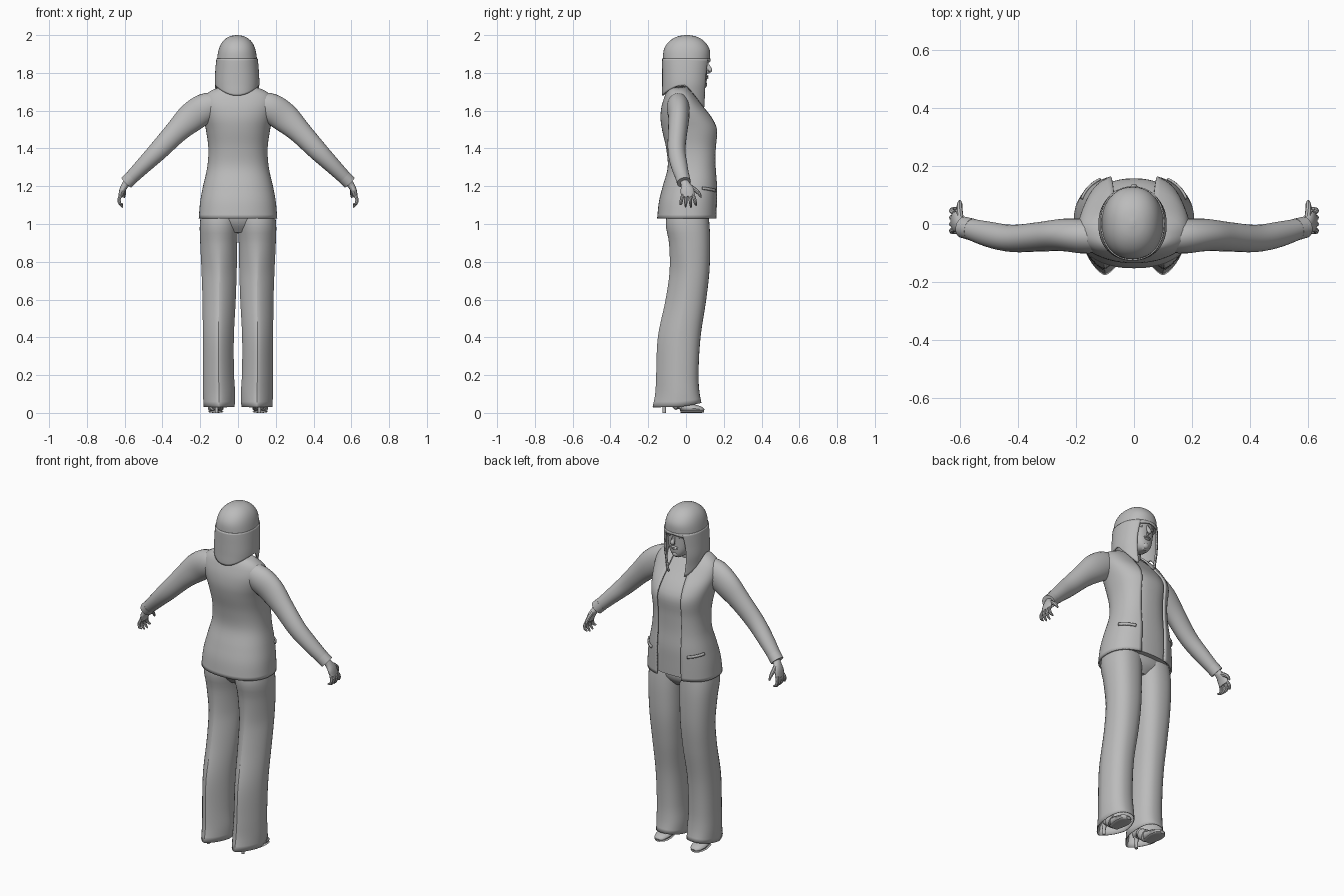
import bpy, bmesh, math
from mathutils import Vector

cube = bpy.data.objects.get("Cube")
if cube:
    bpy.data.objects.remove(cube, do_unlink=True)

grey = bpy.data.materials.new("plain grey")
grey.use_nodes = True
TONE = (0.5, 0.5, 0.5, 1)
grey.diffuse_color = TONE
grey.node_tree.nodes["Principled BSDF"].inputs["Base Color"].default_value = TONE
PI = math.pi


def sample(table, key):
    """Smoothly interpolate the table's columns at the given key."""
    key = min(max(key, table[0][0]), table[-1][0])
    i = max(k for k in range(len(table) - 1) if table[k][0] <= key)
    a, b = table[i], table[i + 1]
    before, after = table[max(i - 1, 0)], table[min(i + 2, len(table) - 1)]
    h = b[0] - a[0]
    t = (key - a[0]) / h
    out = []
    for c in range(1, len(a)):
        m0 = (b[c] - before[c]) / (b[0] - before[0]) * h
        m1 = (after[c] - a[c]) / (after[0] - a[0]) * h
        out.append(a[c] + t * m0 + t * t * (3 * (b[c] - a[c]) - 2 * m0 - m1)
                   + t ** 3 * (m0 + m1 - 2 * (b[c] - a[c])))
    return out


def steps(a, b, n):
    return [a + (b - a) * i / n for i in range(n + 1)]


def grid(name, rows, closed=True, caps=False, thick=0, mirror=False, angle=40):
    """Skin rows of points into a smooth surface."""
    bm = bmesh.new()
    vs = [[bm.verts.new(p) for p in row] for row in rows]
    n = len(rows[0])
    for r0, r1 in zip(vs, vs[1:]):
        for j in range(n if closed else n - 1):
            k = (j + 1) % n
            bm.faces.new((r0[j], r0[k], r1[k], r1[j]))
    if caps:
        bm.faces.new(vs[0][::-1])
        bm.faces.new(vs[-1])
    bmesh.ops.recalc_face_normals(bm, faces=bm.faces)
    me = bpy.data.meshes.new(name)
    bm.to_mesh(me)
    bm.free()
    me.materials.append(grey)
    ob = bpy.data.objects.new(name, me)
    bpy.context.collection.objects.link(ob)
    if mirror:
        mod = ob.modifiers.new("mirror", "MIRROR")
        mod.use_axis = (True, False, False)
        mod.use_mirror_merge = False
    if thick:
        mod = ob.modifiers.new("thickness", "SOLIDIFY")
        mod.thickness = thick
        mod.offset = 0
    bpy.ops.object.select_all(action="DESELECT")
    ob.select_set(True)
    bpy.context.view_layer.objects.active = ob
    bpy.ops.object.shade_smooth_by_angle(angle=math.radians(angle))
    return ob


def oval(a, hw, yb, yf, z, n=2.3, n_back=2.3, grow=0.0, cx=0.0):
    """Point on a superellipse; angle 0 is +x, PI/2 the face side (+y)."""
    c, s = math.cos(a), math.sin(a)
    e = 2 / (n if s > 0 else n_back)
    mid = (yb + yf) / 2
    x = math.copysign(abs(c) ** e, c) * (hw + grow)
    y = math.copysign(abs(s) ** e, s) * ((yf - yb) / 2 + grow)
    return (cx + x, mid + y, z)


def ring(n, start=0.0, end=2 * PI):
    return [start + (end - start) * i / n for i in range(n)]


def tube(name, pts, sub=4, n=16, mirror=True, caps=True):
    """Oval tube along (x, y, z, radius, depth) points."""
    table = [(i, *p) for i, p in enumerate(pts)]
    keys = steps(0, len(pts) - 1, sub * (len(pts) - 1))
    path = [sample(table, k) for k in keys]
    rows = []
    for i, p in enumerate(path):
        t = (Vector(path[min(i + 1, len(path) - 1)][:3]) - Vector(path[max(i - 1, 0)][:3])).normalized()
        ref = Vector((1, 0, 0)) if abs(t.y) > 0.85 else Vector((0, 1, 0))
        u = t.cross(ref).normalized()
        v = u.cross(t)
        rows.append([Vector(p[:3]) + u * math.cos(a) * p[3] + v * math.sin(a) * p[4] for a in ring(n)])
    return grid(name, rows, caps=caps, mirror=mirror)


def ball(name, at, size, mirror=False):
    rows = [[(at[0] + size[0] * math.cos(b) * math.cos(a), at[1] + size[1] * math.cos(b) * math.sin(a),
              at[2] + size[2] * math.sin(b)) for a in ring(12)] for b in steps(-1.5, 1.5, 8)]
    return grid(name, rows, caps=True, mirror=mirror)


# Torso sections: height, half width, back, chest side
TORSO = [(1.03, .203, -.148, .163), (1.12, .195, -.138, .166), (1.2, .18, -.118, .168),
         (1.3, .158, -.092, .163), (1.4, .152, -.1, .165), (1.5, .165, -.122, .17),
         (1.56, .178, -.13, .14), (1.62, .188, -.125, .09), (1.67, .178, -.11, .05),
         (1.7, .145, -.098, .025), (1.725, .08, -.08, .0)]


def torso(a, z, grow=0.0):
    return oval(a, *sample(TORSO, z), z, 2.4, 2.3, grow)


# Open jacket, with the shirt inside it
rows = []
for z in steps(1.03, 1.725, 36):
    hw = sample(TORSO, z)[0]
    half = min(.078, hw * .6) - .02 * max(0, (z - 1.5) / .22)
    gap = PI / 2 - math.acos(min(1, (half / hw) ** 1.2))
    rows.append([torso(a, z) for a in steps(PI / 2 + gap, 2.5 * PI - gap, 56)])
grid("jacket", rows, closed=False, thick=.01)
grid("shirt", [[torso(a, z, -.014) for a in ring(48)] for z in steps(1.04, 1.725, 30)], caps=True)

# Pocket welts
grid("pocket_welts", [[torso(a, 1.19 + dz - .02 * a, .009) for a in steps(.35, 1.0, 10)]
                      for dz in (0, .014)], closed=False, thick=.008, mirror=True)

# Sleeves and cuffs
tube("sleeves", [(.1, -.045, 1.635, .06, .05), (.17, -.042, 1.615, .078, .06), (.245, -.038, 1.565, .078, .056),
                 (.325, -.044, 1.49, .062, .051), (.42, -.05, 1.39, .052, .047), (.5, -.036, 1.31, .043, .044),
                 (.585, -.012, 1.225, .034, .034)], n=24)
tube("cuffs", [(.56, -.019, 1.25, .037, .038), (.59, -.011, 1.22, .037, .037)], sub=1, n=24)

# Hands
tube("palms", [(.575, -.015, 1.235, .02, .022), (.595, -.003, 1.21, .019, .024),
               (.612, .006, 1.18, .016, .036), (.622, .01, 1.145, .012, .034)])
for i, (name, tip) in enumerate([("little", 1.105), ("ring", 1.09), ("middle", 1.087), ("index", 1.1)]):
    y = -.017 + .018 * i
    spread = (i - 1.3) * .005
    tube(name + "_fingers", [(.62, y, 1.155, .009, .009), (.63, y + spread, 1.13, .009, .009),
                             (.625, y + spread * 1.6, 1.108, .008, .008),
                             (.61, y + spread * 2, tip, .004, .004)], sub=2, n=8)
tube("thumbs", [(.6, .02, 1.2, .012, .012), (.603, .05, 1.18, .011, .011),
                (.602, .07, 1.16, .009, .009), (.602, .08, 1.14, .004, .004)], sub=2, n=8)

# Flared trousers with a back crease: height, centre, half width, back, shin side
LEG = [(.03, .1, .08, -.175, .08), (.1, .1, .083, -.161, .07), (.2, .103, .08, -.156, .064),
       (.4, .104, .08, -.147, .075), (.6, .1, .086, -.106, .105), (.75, .1, .091, -.085, .122),
       (.9, .102, .096, -.088, .126), (1., .1, .1, -.105, .122), (1.1, .09, .095, -.09, .11)]
rows = []
for z in steps(.03, 1.1, 36):
    cx, hw, yb, yf = sample(LEG, z)
    lift = max(0, 1 - z / .12) * .03
    crease = 1.45 + .8 * max(0, (z - .75) / .35)
    rows.append([oval(a, hw, yb, yf, z + lift * max(0, math.sin(a)), 2.4, crease, cx=cx) for a in ring(36)])
grid("trouser_legs", rows, thick=.004, mirror=True, angle=30)
PELVIS = [(.955, .06, -.05, .08), (1., .14, -.085, .115), (1.06, .185, -.1, .12), (1.12, .17, -.09, .11)]
grid("trouser_seat", [[oval(a, *sample(PELVIS, z), z) for a in ring(32)] for z in steps(.955, 1.12, 10)], caps=True)

# Heeled shoes
tube("shoe_uppers", [(.113, -.125, .09, .02, .022), (.113, -.08, .075, .03, .03), (.115, -.02, .035, .028, .036),
                     (.118, .04, .024, .022, .042), (.118, .08, .018, .015, .032), (.118, .096, .013, .005, .014)])
tube("shoe_heels", [(.113, -.11, .075, .02, .02), (.113, -.115, .04, .01, .01), (.113, -.115, 0, .009, .009)], n=10)
tube("shoe_soles", [(.118, -.03, .006, .006, .028), (.118, .03, .006, .006, .041),
                    (.118, .075, .006, .006, .035), (.118, .096, .006, .004, .014)])

# Neck and head
tube("neck", [(0, -.04, 1.67, .062, .06), (0, -.02, 1.73, .05, .05), (0, 0, 1.79, .05, .05)], mirror=False, n=24)
HEAD = [(1.715, .02, .035, .09), (1.73, .04, .0, .104), (1.76, .06, -.03, .11), (1.8, .074, -.06, .111),
        (1.84, .083, -.09, .112), (1.9, .088, -.1, .115), (1.95, .075, -.085, .095), (1.98, .045, -.05, .065)]
grid("head", [[oval(a, *sample(HEAD, z), z) for a in ring(32)] for z in steps(1.715, 1.98, 24)], caps=True)
tube("nose", [(0, .108, 1.855, .005, .008), (0, .122, 1.825, .01, .012), (0, .127, 1.812, .013, .011),
              (0, .11, 1.802, .008, .006)], mirror=False, n=10)
ball("upper_lip", (0, .11, 1.783), (.024, .01, .005))
ball("lower_lip", (0, .109, 1.774), (.02, .01, .006))
ball("chin", (0, .094, 1.738), (.022, .018, .018))
ball("eyes", (.034, .1, 1.845), (.016, .01, .007), mirror=True)
ball("brows", (.036, .102, 1.865), (.022, .01, .005), mirror=True)

# Long hair: rounded cap with a fringe, and a curtain open at the face
HAIR = [(1.6, .1, -.11, .105), (1.68, .108, -.122, .112), (1.74, .114, -.122, .118), (1.8, .112, -.122, .122),
        (1.87, .106, -.122, .127), (1.92, .098, -.118, .126), (1.955, .084, -.1, .108),
        (1.98, .062, -.072, .08), (1.995, .034, -.038, .046), (2., .006, -.006, .012)]


def hair(a, z):
    return oval(a, *sample(HAIR, z), z, 2.2, 2.2, cx=-.005)


heights = [1.87 + .13 * math.sin(t * PI / 2) for t in steps(0, 1, 16)]
grid("hair_cap", [[hair(a, z) for a in ring(48)] for z in heights], caps=True)
rows = [[hair(a, 1.875 - t * (.012 + .022 * abs(math.cos(a)))) for a in steps(.7, PI - .7, 24)] for t in (0, .5, 1)]
grid("hair_fringe", rows, closed=False, thick=.006)


def hem(a):
    if math.sin(a) < 0:
        return 1.68 + .055 * abs(math.cos(a)) ** 2
    return 1.735 - .115 * min(1, math.sin(a) * 1.2)


rows = []
for t in steps(0, 1, 18):
    opening = .48 + .1 * math.sin(PI * t)
    rows.append([hair(a, 1.875 + (hem(a) - 1.875) * t)
                 for a in steps(PI / 2 + opening, 2.5 * PI - opening, 52)])
grid("hair_curtain", rows, closed=False, thick=.008)
